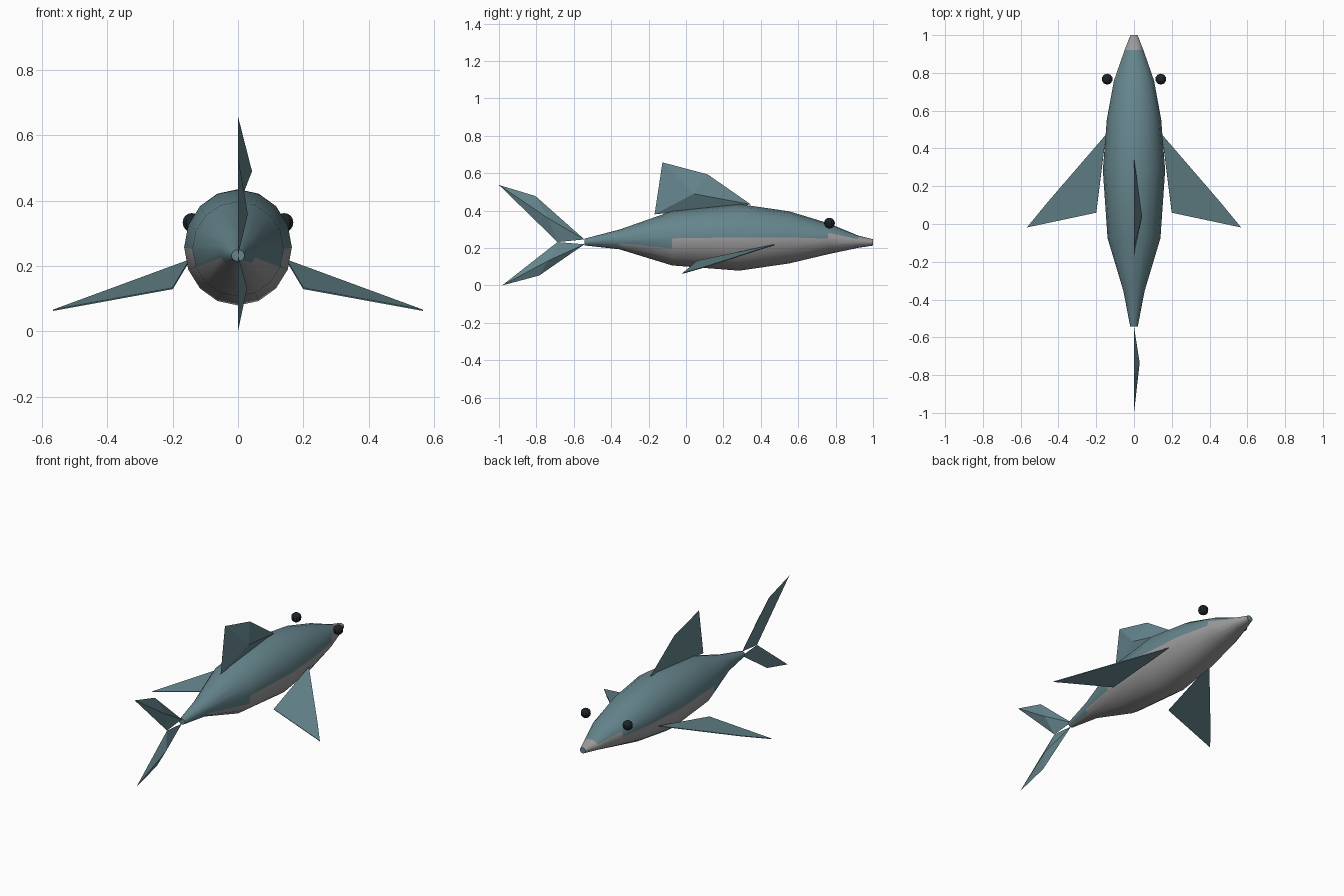
import bpy, bmesh, math

if "Cube" in bpy.data.objects:
    bpy.data.objects.remove(bpy.data.objects["Cube"])


def material(name, rgb):
    m = bpy.data.materials.new(name)
    m.diffuse_color = (*rgb, 1.0)
    m.use_nodes = True
    m.node_tree.nodes["Principled BSDF"].inputs["Base Color"].default_value = m.diffuse_color
    return m


TEAL = material("slate teal", (0.13, 0.235, 0.265))
GREY = material("belly grey", (0.34, 0.33, 0.33))
BLACK = material("eye black", (0.012, 0.018, 0.023))


def finish(name, bm, mats):
    bmesh.ops.recalc_face_normals(bm, faces=bm.faces)
    mesh = bpy.data.meshes.new(name)
    bm.to_mesh(mesh)
    bm.free()
    for m in mats:
        mesh.materials.append(m)
    ob = bpy.data.objects.new(name, mesh)
    bpy.context.collection.objects.link(ob)
    return ob


# Body: 16-sided rings (y, centre z, half width, half height, belly rows up from the keel)
SIDES = 16
RINGS = [
    (-0.543, 0.232, 0.020, 0.018, 2),
    (-0.355, 0.246, 0.056, 0.053, 3),
    (-0.075, 0.252, 0.140, 0.145, 4),
    (0.285, 0.257, 0.165, 0.178, 4),
    (0.553, 0.257, 0.144, 0.139, 4),
    (0.760, 0.250, 0.106, 0.083, 5),
    (0.920, 0.234, 0.050, 0.033, 8),
    (1.000, 0.230, 0.019, 0.017, 8),
]
bm = bmesh.new()
loops = []
for y, zc, rx, rz, _ in RINGS:
    loops.append([bm.verts.new((rx * math.sin(2 * math.pi * i / SIDES), y,
                                zc - rz * math.cos(2 * math.pi * i / SIDES)))
                  for i in range(SIDES)])
for a, b, ring in zip(loops, loops[1:], RINGS):
    for i in range(SIDES):
        j = (i + 1) % SIDES
        f = bm.faces.new((a[i], a[j], b[j], b[i]))
        f.smooth = True
        f.material_index = 1 if min(i, SIDES - 1 - i) < ring[4] else 0
bm.faces.new(loops[0])
bm.faces.new(loops[-1])
finish("body", bm, [TEAL, GREY])


# Upright fins: flat outline on x = 0 with one raised point on the right side
def upright_fin(name, outline, apex):
    bm = bmesh.new()
    base = [bm.verts.new((0, y, z)) for y, z in outline]
    top = bm.verts.new(apex)
    bm.faces.new(base)
    for k in range(len(base)):
        bm.faces.new((base[k], base[(k + 1) % len(base)], top))
    finish(name, bm, [TEAL])


upright_fin("dorsal_fin",
            [(-0.126, 0.658), (0.115, 0.594), (0.347, 0.433), (-0.168, 0.380)],
            (0.043, 0.042, 0.49))
upright_fin("tail_upper_lobe",
            [(-1.0, 0.537), (-0.805, 0.478), (-0.543, 0.246), (-0.687, 0.232)],
            (0.030, -0.735, 0.358))
upright_fin("tail_lower_lobe",
            [(-0.983, 0.0), (-0.785, 0.053), (-0.543, 0.220), (-0.687, 0.232)],
            (0.028, -0.735, 0.133))

# Pectoral fins and eyes, mirrored left and right
for side, s in (("right", 1), ("left", -1)):
    bm = bmesh.new()
    pts = [(0.148, 0.474, 0.218), (0.455, 0.118, 0.103),
           (0.567, -0.018, 0.064), (0.200, 0.060, 0.131)]
    bm.faces.new([bm.verts.new((s * x, y, z)) for x, y, z in pts])
    ob = finish(side + "_pectoral_fin", bm, [TEAL])
    mod = ob.modifiers.new("thickness", 'SOLIDIFY')
    mod.thickness = 0.004
    mod.offset = 0

    bm = bmesh.new()
    bmesh.ops.create_uvsphere(bm, u_segments=10, v_segments=8, radius=0.029)
    bmesh.ops.translate(bm, verts=bm.verts, vec=(s * 0.142, 0.767, 0.333))
    finish(side + "_eye", bm, [BLACK])
